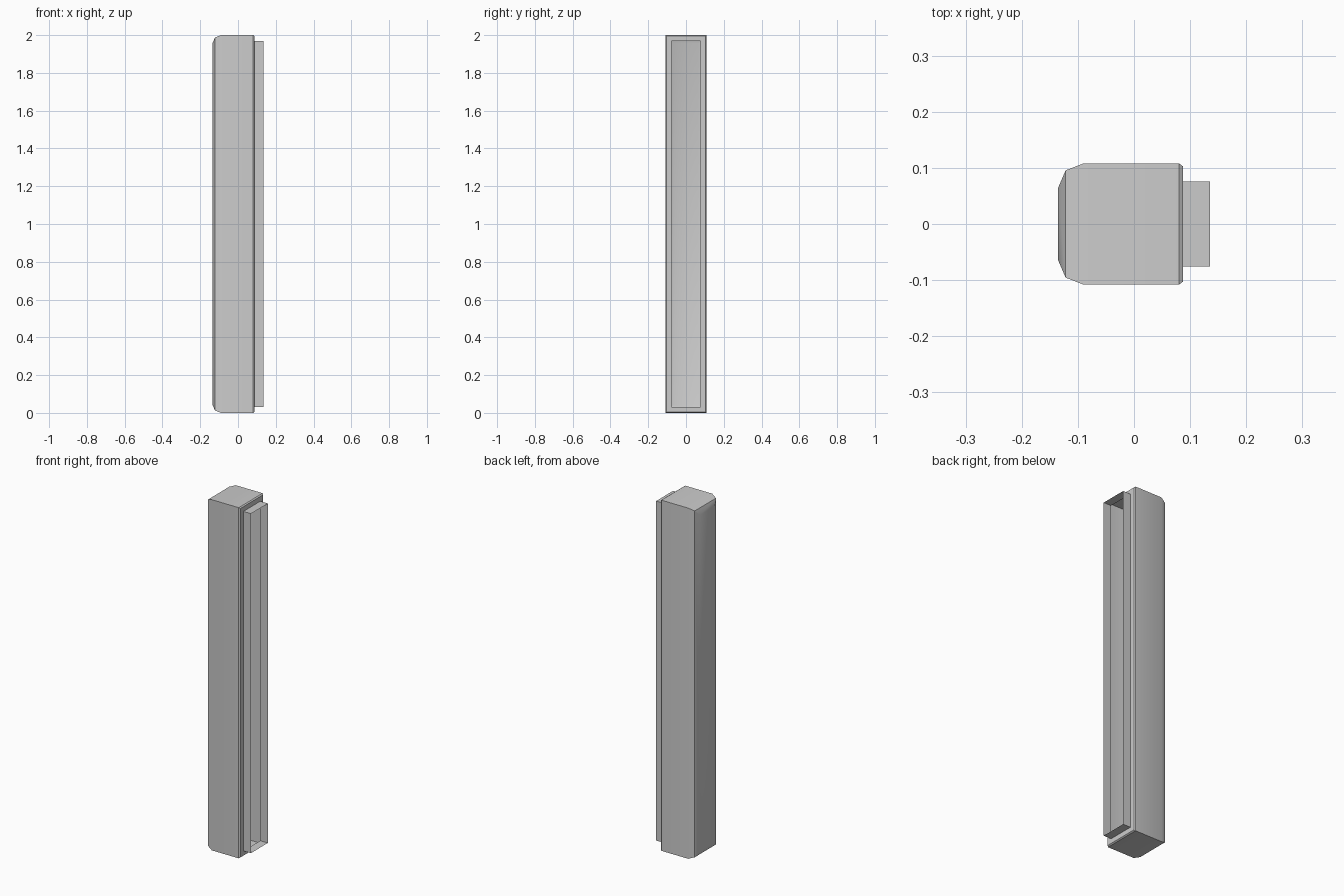
import bpy, bmesh, math

cube = bpy.data.objects.get("Cube")
if cube:
    bpy.data.objects.remove(cube, do_unlink=True)

HALF_Y, HEIGHT = 0.108, 2.0

grey = bpy.data.materials.new("plain_grey")
grey.use_nodes = True
colour = (0.6, 0.6, 0.6, 1)
grey.diffuse_color = colour
grey.node_tree.nodes["Principled BSDF"].inputs["Base Color"].default_value = colour

# Rectangular sections along x: (x, inset from the full outline)
sections = [
    (-0.135, 0.043),  # pillowed outer face
    (-0.122, 0.0125),
    (-0.090, 0.0),    # full column
    (0.080, 0.0),
    (0.087, 0.005),   # chamfered rim
    (0.087, 0.032),   # step in to the tongue
    (0.135, 0.032),   # open end of the tongue
]


def ring(bm, x, inset):
    y, low, high = HALF_Y - inset, inset, HEIGHT - inset
    return [bm.verts.new((x, *p)) for p in ((-y, low), (y, low), (y, high), (-y, high))]


# Hollow shell, closed at the outer face and open at the tongue
bm = bmesh.new()
rings = [ring(bm, *s) for s in sections]
bm.faces.new(rings[0][::-1])
for a, b in zip(rings, rings[1:]):
    for i in range(4):
        j = (i + 1) % 4
        bm.faces.new((a[i], a[j], b[j], b[i]))
mesh = bpy.data.meshes.new("column_shell")
bm.to_mesh(mesh)
bm.free()
mesh.materials.append(grey)

column = bpy.data.objects.new("column_shell", mesh)
bpy.context.collection.objects.link(column)
bpy.ops.object.select_all(action="DESELECT")
column.select_set(True)
bpy.context.view_layer.objects.active = column
bpy.ops.object.shade_smooth_by_angle(angle=math.radians(30))
